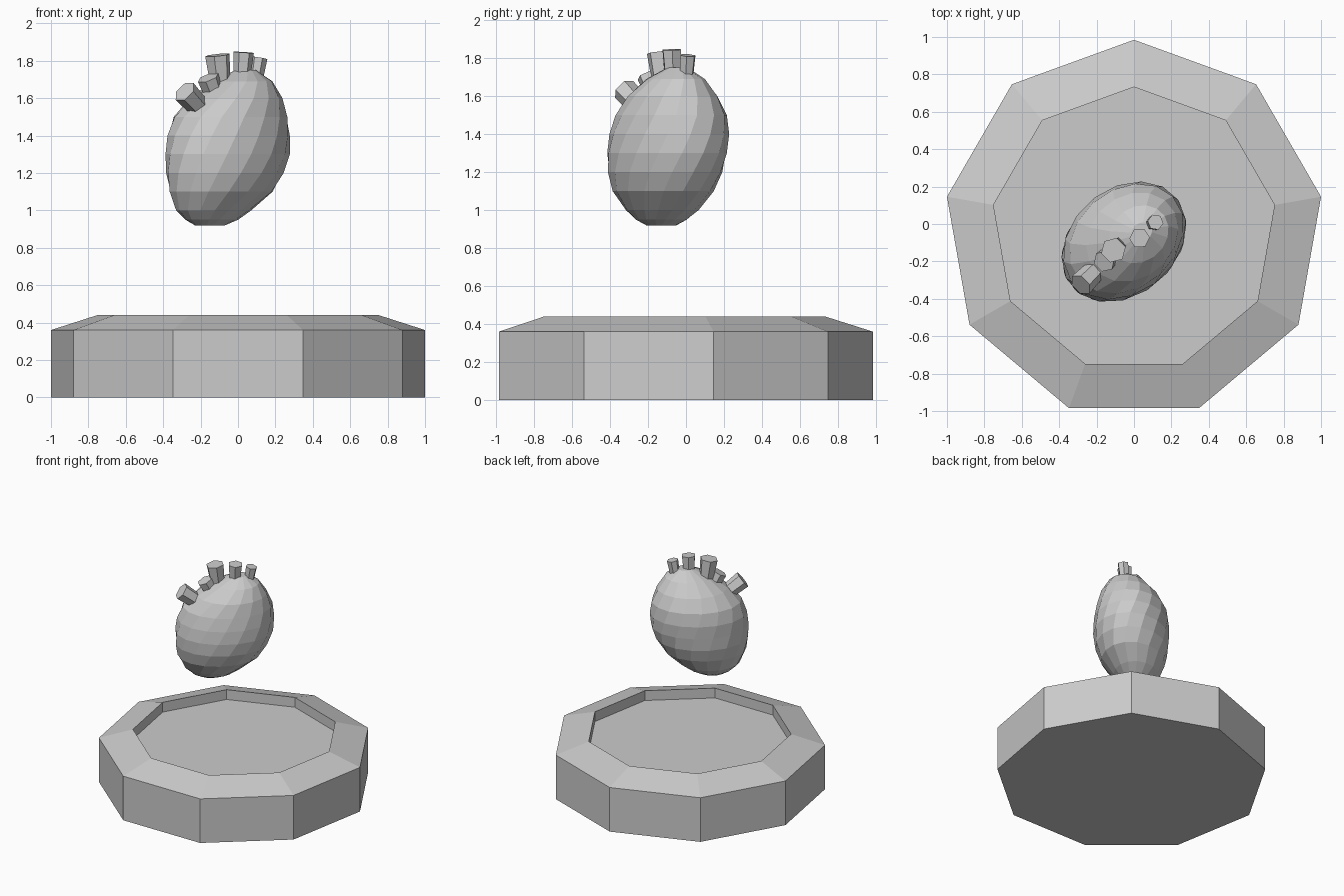
import bpy, bmesh, math
from mathutils import Vector, Matrix

if "Cube" in bpy.data.objects:
    bpy.data.objects.remove(bpy.data.objects["Cube"])


def finish(name, bm):
    bmesh.ops.recalc_face_normals(bm, faces=bm.faces)
    mesh = bpy.data.meshes.new(name)
    bm.to_mesh(mesh)
    bm.free()
    obj = bpy.data.objects.new(name, mesh)
    bpy.context.collection.objects.link(obj)
    return obj


def loft(name, rings):
    """Bridge equal-length rings of points and cap both ends."""
    bm = bmesh.new()
    loops = [[bm.verts.new(p) for p in ring] for ring in rings]
    n = len(loops[0])
    for a, b in zip(loops, loops[1:]):
        for i in range(n):
            j = (i + 1) % n
            bm.faces.new((a[i], a[j], b[j], b[i]))
    bm.faces.new(loops[0])
    bm.faces.new(loops[-1])
    return finish(name, bm)


def ellipse(center, a, b, sides, turn=0.0, start=0.0):
    """Horizontal ellipse, long axis rotated by turn."""
    rot = Matrix.Rotation(turn, 3, 'Z')
    pts = []
    for i in range(sides):
        t = start + math.tau * i / sides
        pts.append(Vector(center) + rot @ Vector((a * math.cos(t), b * math.sin(t), 0)))
    return pts


def vessel(name, base, tip, r0, r1, sides=6):
    """Flared tube stub between two points."""
    base, tip = Vector(base), Vector(tip)
    rot = (tip - base).to_track_quat('Z', 'Y')
    rings = []
    for p, r in ((base, r0), (tip, r1)):
        rings.append([p + rot @ q for q in ellipse((0, 0, 0), r, r, sides)])
    return loft(name, rings)


# Nine-sided pedestal with a bevelled rim and a shallow recess
R, r, cy = 1.0154, 0.763, -0.0306
profile = [(R, 0), (R, 0.36), (r, 0.44), (r, 0.36)]
loft("pedestal", [ellipse((0, cy, z), rad, rad, 9, start=math.pi / 2)
                  for rad, z in profile])

# Heart body: leaning stack of ovals (z, centre x, centre y, long, short)
sections = [
    (0.92, -0.15, -0.13, 0.09, 0.07),
    (0.95, -0.14, -0.13, 0.155, 0.12),
    (1.00, -0.13, -0.125, 0.22, 0.17),
    (1.10, -0.09, -0.12, 0.305, 0.235),
    (1.20, -0.07, -0.11, 0.345, 0.27),
    (1.30, -0.055, -0.10, 0.365, 0.28),
    (1.40, -0.05, -0.088, 0.36, 0.28),
    (1.50, -0.04, -0.078, 0.335, 0.262),
    (1.60, -0.01, -0.07, 0.265, 0.22),
    (1.69, 0.025, -0.055, 0.17, 0.145),
    (1.75, 0.04, -0.045, 0.06, 0.05),
]
axis = math.radians(40)
loft("heart_body", [ellipse((x, y, z), a, b, 16, axis, 0.12 * k)
                    for k, (z, x, y, a, b) in enumerate(sections)])

# Cut vessel stubs along the top ridge
stubs = [
    ((-0.17, -0.21, 1.51), (-0.285, -0.325, 1.635), 0.055, 0.066),
    ((-0.12, -0.16, 1.60), (-0.16, -0.20, 1.71), 0.05, 0.06),
    ((-0.09, -0.12, 1.62), (-0.11, -0.14, 1.83), 0.05, 0.068),
    ((0.02, -0.07, 1.68), (0.03, -0.075, 1.845), 0.042, 0.055),
    ((0.09, 0.0, 1.66), (0.115, 0.01, 1.815), 0.035, 0.043),
]
for k, s in enumerate(stubs):
    vessel(f"vessel_{k + 1}", *s)
